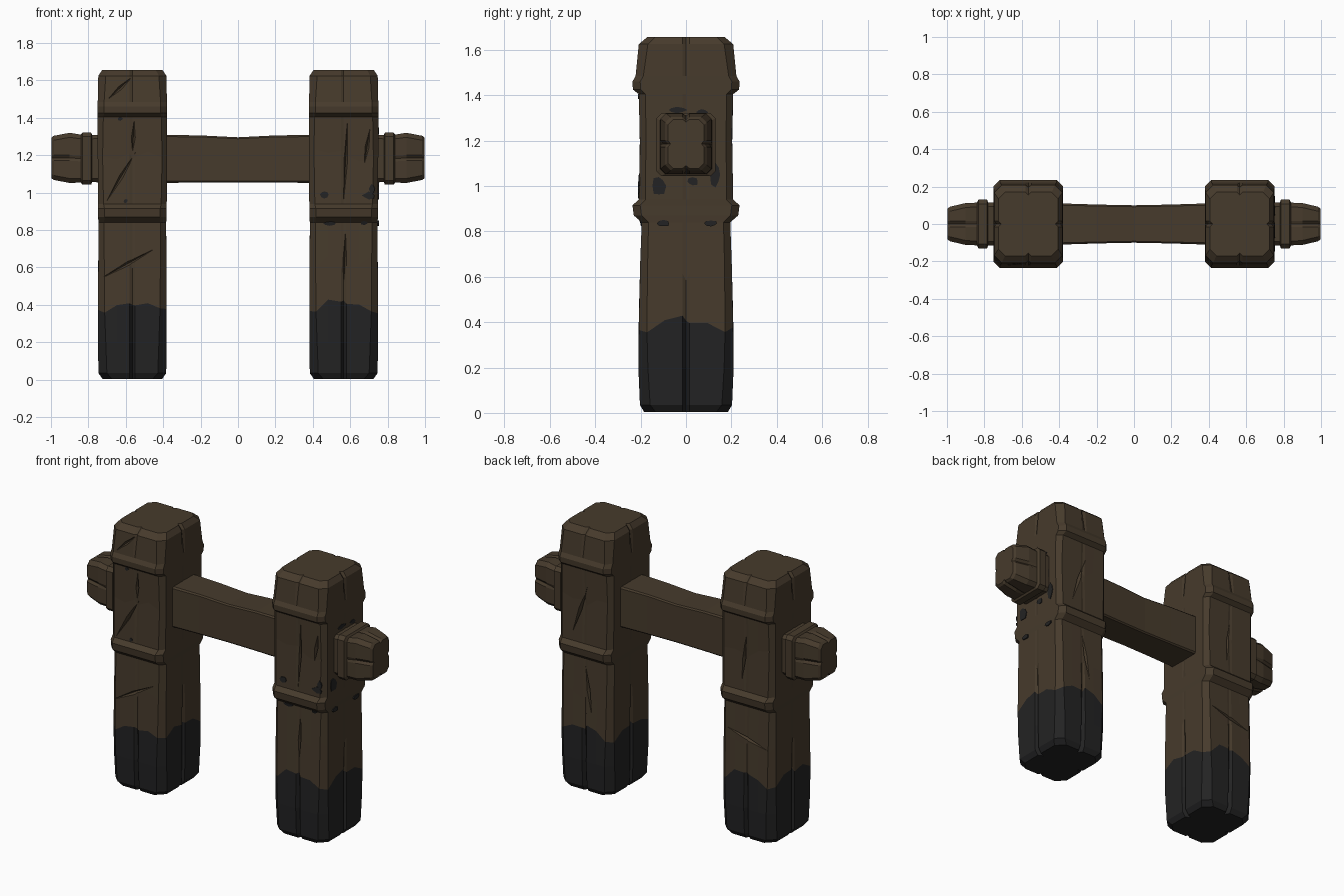
import bpy, bmesh, math, random
from mathutils import Vector

if "Cube" in bpy.data.objects:
    bpy.data.objects.remove(bpy.data.objects["Cube"])

random.seed(4)


def material(name, col):
    m = bpy.data.materials.new(name)
    m.diffuse_color = (*col, 1)
    m.use_nodes = True
    m.node_tree.nodes["Principled BSDF"].inputs["Base Color"].default_value = m.diffuse_color
    return m


WOOD = material("brown wood", (0.062, 0.043, 0.025))
CHAR = material("charred black", (0.0165, 0.0165, 0.017))


def finish(bm, name, mats):
    bmesh.ops.recalc_face_normals(bm, faces=bm.faces[:])
    me = bpy.data.meshes.new(name)
    bm.to_mesh(me)
    bm.free()
    ob = bpy.data.objects.new(name, me)
    bpy.context.collection.objects.link(ob)
    for m in mats:
        me.materials.append(m)
    return ob


def section(a, b, c, d):
    """Chamfered rectangle, with a crack of depth d in the middle of each side."""
    pts = []
    for k in range(4):
        h, out = (a, b) if k % 2 == 0 else (b, a)
        for u in (-(h - c), -h * 0.45, -0.015, 0, 0.015, h * 0.45, h - c):
            p = Vector((u, -out + (d if u == 0 else 0)))
            r = math.radians(90 * k)
            pts.append((p.x * round(math.cos(r)) - p.y * round(math.sin(r)),
                        p.x * round(math.sin(r)) + p.y * round(math.cos(r))))
    return pts


def loft(bm, rings):
    loops = [[bm.verts.new(p) for p in r] for r in rings]
    bands = []
    for lo, hi in zip(loops, loops[1:]):
        n = len(lo)
        bands.append([bm.faces.new((lo[i], lo[(i + 1) % n], hi[(i + 1) % n], hi[i]))
                      for i in range(n)])
    return bands, bm.faces.new(loops[0][::-1]), bm.faces.new(loops[-1])


# height, half width x, half depth y, chamfer, crack depth
POST = [(0.005, .160, .185, .050, .030), (0.035, .181, .203, .045, .035),
        (0.20, .184, .210, .042, .028), (0.39, .184, .208, .036, .012),
        (0.62, .182, .202, .032, .004), (0.84, .181, .195, .030, .0),
        (0.870, .183, .230, .034, .0), (0.915, .183, .236, .034, .0),
        (0.940, .184, .208, .030, .0), (1.20, .185, .203, .026, .006),
        (1.405, .185, .208, .030, .0), (1.425, .185, .234, .034, .0),
        (1.460, .185, .236, .034, .0), (1.485, .185, .222, .034, .0),
        (1.625, .182, .208, .040, .012), (1.657, .160, .170, .035, .015)]


def depth_at(z):
    for p, q in zip(POST, POST[1:]):
        if p[0] <= z <= q[0]:
            return p[2] + (q[2] - p[2]) * (z - p[0]) / (q[0] - p[0])
    return 0.2


def gashes(name, cx, cuts):
    """Thin spindles cut into the front (-1) and back (+1) of a post."""
    bm = bmesh.new()
    for side, x0, z0, x1, z1 in cuts:
        p = Vector((cx + x0, side * depth_at(z0), z0))
        q = Vector((cx + x1, side * depth_at(z1), z1))
        m = (p + q) / 2
        m.y = side * depth_at(m.z)
        w = (q - p).cross(Vector((0, 1, 0))).normalized() * 0.011
        d = Vector((0, 0.025, 0))
        ring = [bm.verts.new(m + v) for v in (w, d, -w, -d)]
        ends = [bm.verts.new(p), bm.verts.new(q)]
        for i in range(4):
            for e in ends:
                bm.faces.new((ring[i], ring[(i + 1) % 4], e))
    ob = finish(bm, name, [WOOD])
    ob.hide_render = True
    ob.hide_viewport = True
    return ob


def post(name, cx, cuts):
    bm = bmesh.new()
    rings = []
    for i, (z, a, b, c, d) in enumerate(POST):
        r = []
        for j, (x, y) in enumerate(section(a, b, c, d)):
            dz = 0
            if i == 3:      # ragged top of the charred foot
                dz = (-0.025 if j % 7 in (0, 6) else 0.02) + random.uniform(-.015, .02)
            elif i in (4, 9):
                dz = random.uniform(-.04, .04)
            r.append((cx + x, y, z + dz))
        rings.append(r)
    bands, foot, _ = loft(bm, rings)
    for f in sum(bands[:3], []) + [foot]:
        f.material_index = 1
    ob = finish(bm, name, [WOOD, CHAR])
    mod = ob.modifiers.new("gashes", 'BOOLEAN')
    mod.operation = 'DIFFERENCE'
    mod.solver = 'EXACT'
    mod.object = gashes(name + "_gash_cutter", cx, cuts)


post("left_post", -0.565, [(-1, -.14, .95, .02, 1.22), (-1, -.13, 1.50, .0, 1.62),
                           (-1, -.17, .54, .12, .70), (-1, .0, 1.20, .01, 1.39),
                           (1, -.15, .60, .14, .68), (1, .03, 1.0, .0, 1.3)])
post("right_post", 0.565, [(-1, .0, .96, .02, 1.38), (-1, .0, .46, .01, .80),
                           (-1, .11, 1.15, .14, 1.34), (1, -.05, .5, .0, .8),
                           (1, .08, 1.0, -.02, 1.3)])

# Crossbeam running through both posts, with a collar near each end
HALF = [(0.0, .100, .121, .008, 1.175), (0.2, .104, .126, .008, 1.180),
        (0.45, .112, .129, .010, 1.181), (0.78, .114, .126, .020, 1.182),
        (0.785, .130, .139, .022, 1.182), (0.832, .130, .139, .022, 1.182),
        (0.84, .114, .128, .022, 1.182), (0.90, .112, .134, .024, 1.186),
        (0.985, .092, .118, .024, 1.186), (0.998, .080, .108, .024, 1.186)]
stations = [(-h[0], *h[1:]) for h in HALF[:0:-1]] + HALF
bm = bmesh.new()
loft(bm, [[(x, y, zc + z) for y, z in section(a, b, c, .012 if abs(x) > .86 else 0)]
          for x, a, b, c, zc in stations])
finish(bm, "crossbeam", [WOOD])


# Thin soot flecks on the post faces
def fleck(bm, place, u, z, ru, rz):
    n = 8
    rim = [(u + ru * k * math.cos(t), z + rz * k * math.sin(t))
           for t, k in ((2 * math.pi * i / n, random.uniform(.75, 1.15)) for i in range(n))]
    loft(bm, [[place(p, q, off) for p, q in rim] for off in (-.003, .004)])


bm = bmesh.new()
for x, z, ru, rz in [(.46, .99, .022, .02), (.70, .985, .035, .02), (.715, 1.02, .015, .025),
                     (.49, .836, .035, .012), (.675, .838, .022, .01),
                     (-.63, 1.395, .015, .01), (-.60, .955, .012, .01)]:
    fleck(bm, lambda p, q, o: (p, -depth_at(q) - o, q), x, z, ru, rz)
for y, z, ru, rz in [(-.12, 1.0, .03, .045), (.13, 1.05, .025, .055), (.03, 1.02, .025, .02),
                     (-.10, .835, .028, .014), (.11, .835, .028, .014),
                     (-.04, 1.335, .045, .014), (.07, 1.325, .025, .014), (.105, 1.18, .012, .04)]:
    fleck(bm, lambda p, q, o: (.565 + .184 + o, p, q), y, z, ru, rz)
finish(bm, "soot_flecks", [CHAR])
